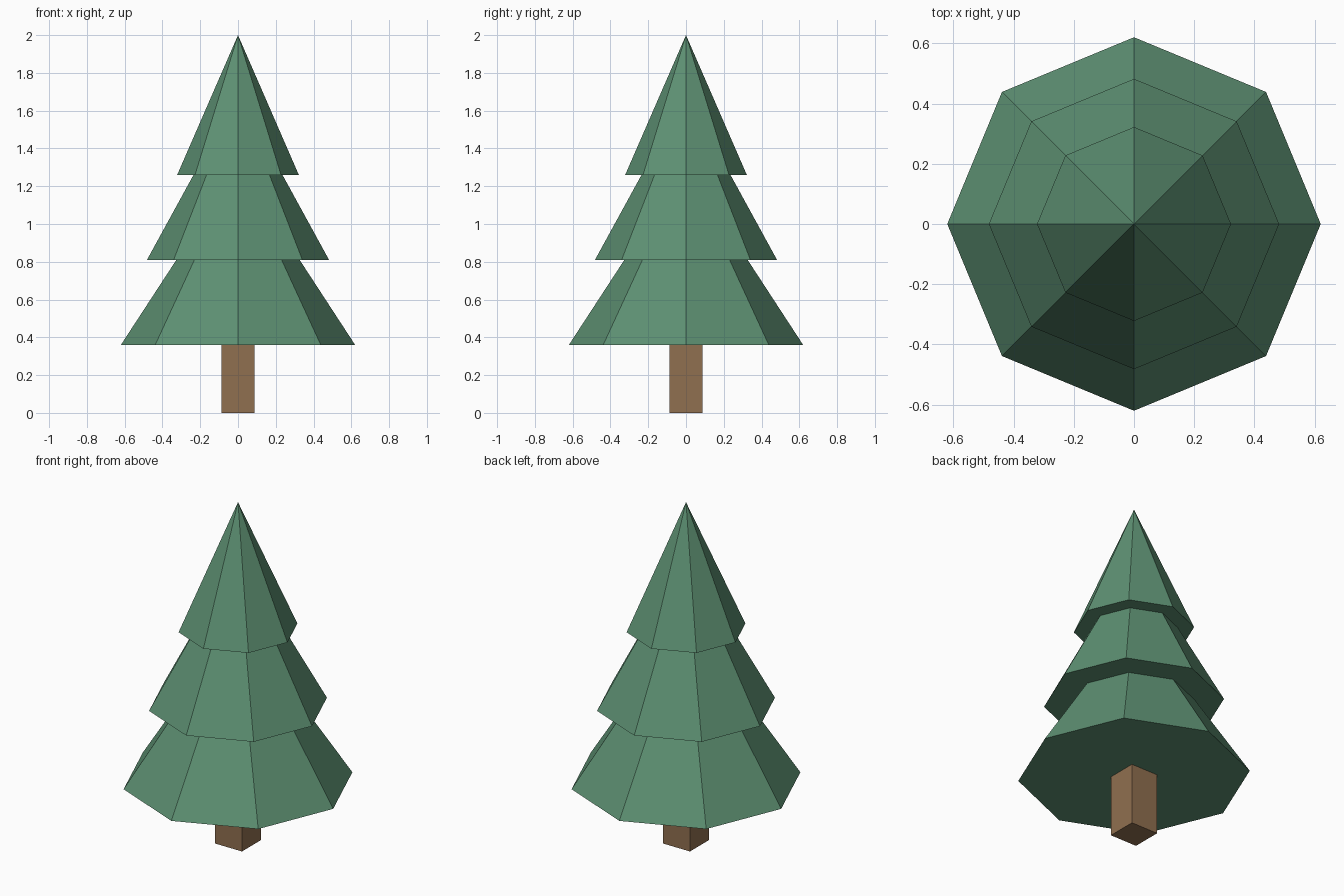
import bpy
import bmesh
from math import pi
from mathutils import Matrix

cube = bpy.data.objects.get("Cube")
if cube:
    bpy.data.objects.remove(cube, do_unlink=True)


def make_material(name, rgb):
    mat = bpy.data.materials.new(name)
    mat.use_nodes = True
    color = (*rgb, 1)
    mat.diffuse_color = color
    mat.node_tree.nodes["Principled BSDF"].inputs["Base Color"].default_value = color
    return mat


def make_prism(name, mat, sides, r_bottom, r_top, z_bottom, z_top, turn=0):
    """Flat-shaded upright cone or prism between two heights."""
    bm = bmesh.new()
    place = Matrix.Translation((0, 0, (z_bottom + z_top) / 2)) @ Matrix.Rotation(turn, 4, "Z")
    bmesh.ops.create_cone(bm, cap_ends=True, segments=sides, radius1=r_bottom,
                          radius2=r_top, depth=z_top - z_bottom, matrix=place)
    bmesh.ops.remove_doubles(bm, verts=bm.verts, dist=0.0001)
    mesh = bpy.data.meshes.new(name)
    bm.to_mesh(mesh)
    bm.free()
    mesh.materials.append(mat)
    obj = bpy.data.objects.new(name, mesh)
    bpy.context.collection.objects.link(obj)
    return obj


green = make_material("needle green", (0.11, 0.28, 0.17))
brown = make_material("bark brown", (0.28, 0.16, 0.08))

# Square trunk, running a little way into the foliage
half_width = 0.0875
make_prism("trunk", brown, 4, half_width * 2 ** 0.5, half_width * 2 ** 0.5, 0, 0.4, pi / 4)

# Three overlapping eight-sided foliage tiers: radius, base height, tip height
tiers = {
    "lower_foliage": (0.62, 0.36, 1.31),
    "middle_foliage": (0.482, 0.81, 1.69),
    "upper_foliage": (0.322, 1.26, 2.0),
}
for name, (radius, base, tip) in tiers.items():
    make_prism(name, green, 8, radius, 0, base, tip)
